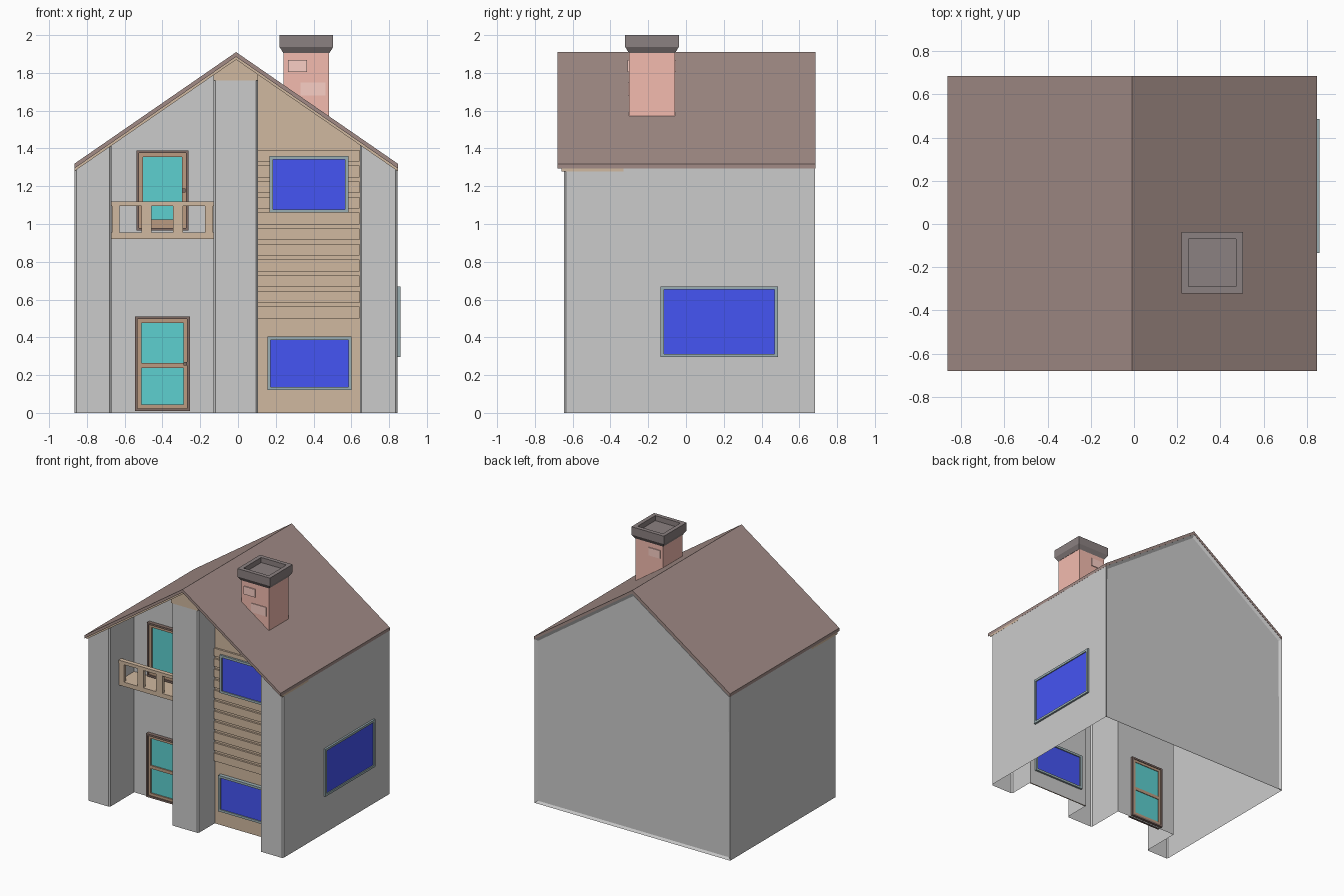
import bpy, bmesh

if "Cube" in bpy.data.objects:
    bpy.data.objects.remove(bpy.data.objects["Cube"])

COLORS = {
    "roof": (0.36, 0.26, 0.24), "wood": (0.63, 0.48, 0.35), "dark_wood": (0.22, 0.15, 0.13),
    "trim_wood": (0.50, 0.33, 0.22), "teal": (0.11, 0.63, 0.63), "blue": (0.06, 0.09, 0.90),
    "frame": (0.33, 0.43, 0.45), "brick": (0.90, 0.50, 0.43), "light_brick": (0.95, 0.62, 0.56),
    "soot": (0.26, 0.22, 0.22),
}


def finish(name, bm, color=None):
    bmesh.ops.recalc_face_normals(bm, faces=bm.faces[:])
    me = bpy.data.meshes.new(name)
    bm.to_mesh(me)
    bm.free()
    ob = bpy.data.objects.new(name, me)
    bpy.context.collection.objects.link(ob)
    if color:
        mat = bpy.data.materials.get(color) or bpy.data.materials.new(color)
        mat.diffuse_color = (*COLORS[color], 1)
        mat.use_nodes = True
        mat.node_tree.nodes["Principled BSDF"].inputs["Base Color"].default_value = mat.diffuse_color
        me.materials.append(mat)
    return ob


def boxes(name, specs, color=None, side=False):
    """Boxes given as (u0, u1, d0, d1, z0, z1); side=True swaps x and y."""
    bm = bmesh.new()
    for u0, u1, d0, d1, z0, z1 in specs:
        for v in bmesh.ops.create_cube(bm, size=1)["verts"]:
            u = u1 if v.co.x > 0 else u0
            d = d1 if v.co.y > 0 else d0
            z = z1 if v.co.z > 0 else z0
            v.co = (d, u, z) if side else (u, d, z)
    return finish(name, bm, color)


def frame(name, u0, u1, z0, z1, w, d0, d1, color, side=False):
    boxes(name, [(u0, u0 + w, d0, d1, z0, z1), (u1 - w, u1, d0, d1, z0, z1),
                 (u0 + w, u1 - w, d0, d1, z0, z0 + w),
                 (u0 + w, u1 - w, d0, d1, z1 - w, z1)], color, side)


def prism(name, profile, y0, y1, color=None):
    """Closed x-z profile extruded along y."""
    bm = bmesh.new()
    face = bm.faces.new([bm.verts.new((x, y0, z)) for x, z in profile])
    ext = bmesh.ops.extrude_face_region(bm, geom=[face])["geom"]
    for v in ext:
        if isinstance(v, bmesh.types.BMVert):
            v.co.y = y1
    return finish(name, bm, color)


RIDGE, L, R = -0.01, -0.865, 0.848


def slope(x, top=1.91):
    return top - 0.69 * abs(x - RIDGE)


def roof_profile(top, thick, xl=L, xr=R):
    xs = (xl, RIDGE, xr)
    return ([(x, slope(x, top)) for x in xs]
            + [(x, slope(x, top) - thick) for x in reversed(xs)])


# House walls: open-bottomed shell following the floor plan with two front bays
FRONT, BACK, BAY_L, BAY_R = -0.645, 0.683, -0.34, -0.43
plan = [(L, BACK), (L, FRONT), (-0.67, FRONT), (-0.67, BAY_L), (-0.13, BAY_L),
        (-0.13, FRONT), (0.105, FRONT), (0.105, BAY_R), (0.645, BAY_R),
        (0.645, FRONT), (R - 0.003, FRONT), (R - 0.003, BACK), (RIDGE, BACK)]
loop = []
for i, (x, y) in enumerate(plan):
    if y == FRONT:  # small chamfer on each pillar corner
        for nx, ny in (plan[i - 1], plan[i + 1]):
            dx, dy = nx - x, ny - y
            n = abs(dx) + abs(dy)
            loop.append((x + 0.01 * dx / n, y + 0.01 * dy / n))
    else:
        loop.append((x, y))
bm = bmesh.new()
low = [bm.verts.new((x, y, 0)) for x, y in loop]
high = [bm.verts.new((x, y, slope(x, 1.885))) for x, y in loop]
n = len(loop)
for i in range(n - 2):
    j = i + 1
    bm.faces.new((low[i], low[j], high[j], high[i]))
back = bm.faces.new((low[n - 2], low[0], high[0], high[n - 1], high[n - 2]))
bm.verts.remove(low[n - 1])
bmesh.ops.recalc_face_normals(bm, faces=bm.faces[:])
# recessed back panel
bmesh.ops.inset_region(bm, faces=[back], thickness=0.025, depth=0, use_boundary=True)
for v in back.verts:
    v.co.y = BACK - 0.012
finish("house_walls", bm)

# Roof, wooden soffit over the bays, gable filling above the middle pillar
prism("roof", roof_profile(1.91, 0.025), -0.68, 0.685, "roof")
prism("soffit", roof_profile(1.885, 0.015), -0.66, -0.33, "wood")
prism("gable_fill", [(-0.13, 1.76), (0.105, 1.76), (0.105, slope(0.105, 1.875)),
                     (RIDGE, 1.875), (-0.13, slope(-0.13, 1.875))], -0.652, -0.34, "wood")

# Wooden right bay wall and its siding planks
prism("bay_cladding", [(0.105, 0), (0.645, 0), (0.645, slope(0.645, 1.88)),
                       (0.105, slope(0.105, 1.88))], BAY_R - 0.01, BAY_R - 0.002, "wood")
boxes("siding_planks", [(0.107, 0.643, BAY_R - 0.025, BAY_R - 0.005, z, z + 0.062)
                        for z in [0.5 + 0.083 * i for i in range(11)]], "wood")


# Windows
def window(name, u0, u1, z0, z1, d0, d1, side=False):
    frame(name + "_frame", u0, u1, z0, z1, 0.018, d0, d1, "frame", side)
    boxes(name + "_glass", [(u0 + 0.015, u1 - 0.015, d0 + 0.008, d1 - 0.008,
                             z0 + 0.015, z1 - 0.015)], "blue", side)


window("upper_window", 0.168, 0.585, 1.06, 1.36, -0.47, -0.415)
window("lower_window", 0.155, 0.602, 0.12, 0.405, -0.47, -0.415)
window("side_window", -0.135, 0.487, 0.295, 0.67, 0.828, 0.86, True)


# Doors
def door(name, x0, x1, z0, z1, rail_z):
    frame(name + "_frame", x0, x1, z0, z1, 0.014, -0.37, -0.32, "dark_wood")
    frame(name + "_leaf", x0 + 0.014, x1 - 0.014, z0 + 0.014, z1 - 0.014, 0.02,
          -0.362, -0.325, "trim_wood")
    boxes(name + "_rail", [(x0 + 0.034, x1 - 0.034, -0.362, -0.325, rail_z, rail_z + 0.025)],
          "trim_wood")
    boxes(name + "_glass", [(x0 + 0.03, x1 - 0.03, -0.352, -0.33, z0 + 0.03, z1 - 0.03)], "teal")
    k = (z0 + z1) / 2
    boxes(name + "_knob", [(x1 - 0.034, x1 - 0.016, -0.38, -0.36, k - 0.01, k + 0.01)],
          "dark_wood")


door("lower_door", -0.545, -0.255, 0.01, 0.51, 0.238)
door("upper_door", -0.537, -0.262, 0.965, 1.39, 0.998)

# Balcony floor, handrail and posts
boxes("balcony_floor", [(-0.67, -0.13, -0.53, BAY_L, 0.92, 0.955)], "wood")
boxes("balcony_railing", [(-0.67, -0.13, -0.535, -0.5, 1.095, 1.12)]
      + [(a, b, -0.53, -0.505, 0.955, 1.095) for a, b in
         ((-0.668, -0.628), (-0.51, -0.457), (-0.345, -0.29), (-0.175, -0.132))], "wood")

# Chimney with raised bricks and a hollow flared cap
CX, CY = 0.362, -0.18
boxes("chimney", [(CX - 0.12, CX + 0.12, CY - 0.122, CY + 0.122, 1.565, 1.915)], "brick")
boxes("chimney_bricks", [(0.265, 0.365, -0.31, -0.29, 1.805, 1.868),
                         (0.33, 0.462, -0.307, -0.29, 1.68, 1.75),
                         (0.265, 0.365, -0.07, -0.052, 1.805, 1.868)], "light_brick")
bm = bmesh.new()
rings = [[bm.verts.new((CX + sx * h, CY + sy * h, z))
          for sx, sy in ((-1, -1), (1, -1), (1, 1), (-1, 1))]
         for h, z in ((0.122, 1.905), (0.142, 1.937), (0.142, 2.0), (0.11, 2.0), (0.11, 1.96))]
for a, b in zip(rings, rings[1:]):
    for i in range(4):
        j = (i + 1) % 4
        bm.faces.new((a[i], a[j], b[j], b[i]))
bm.faces.new(rings[0])
bm.faces.new(rings[-1])
finish("chimney_cap", bm, "soot")
